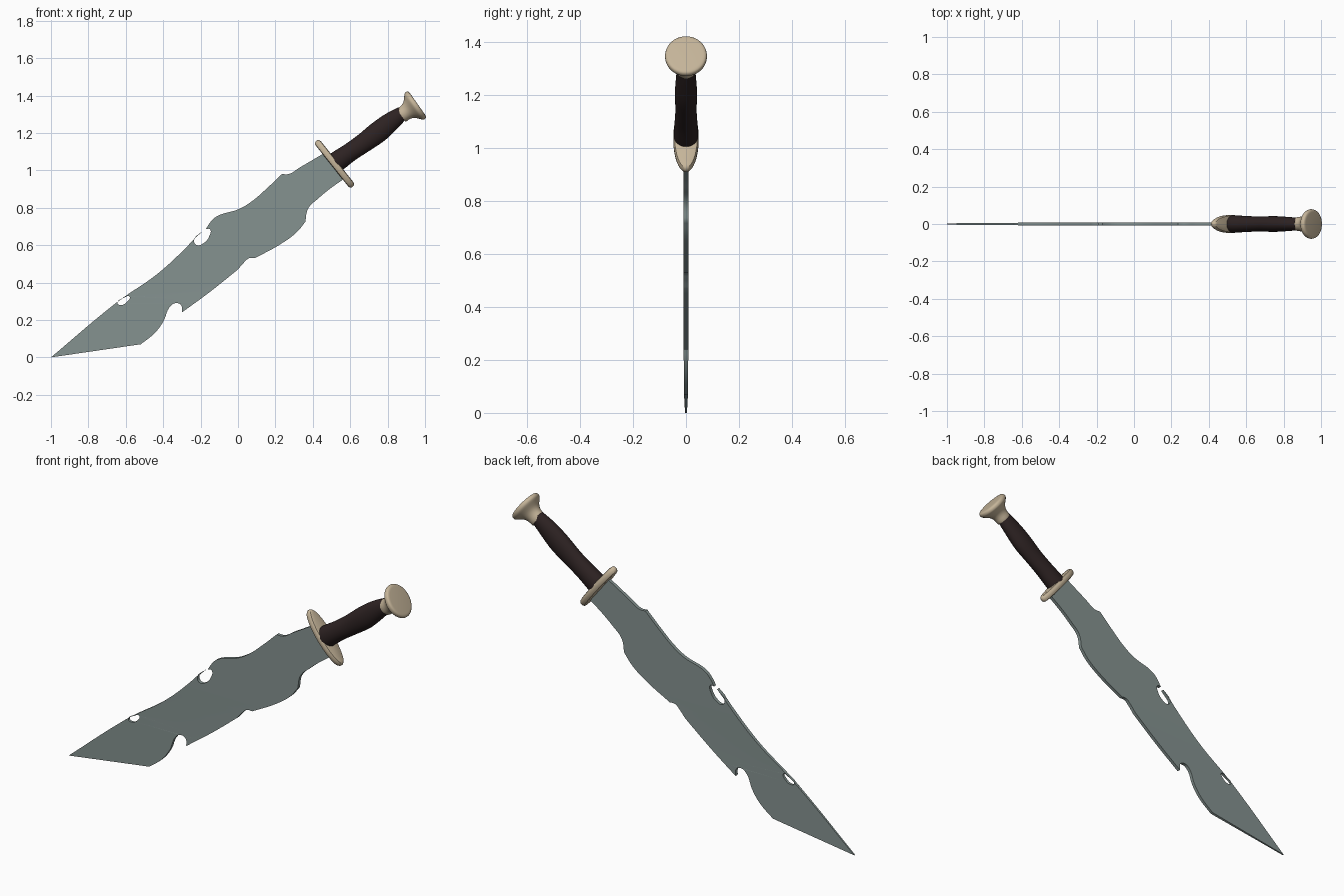
import bpy, bmesh, math
from mathutils import Vector

if "Cube" in bpy.data.objects:
    bpy.data.objects.remove(bpy.data.objects["Cube"])


def material(name, rgb):
    m = bpy.data.materials.new(name)
    m.diffuse_color = (*rgb, 1)
    m.use_nodes = True
    m.node_tree.nodes["Principled BSDF"].inputs["Base Color"].default_value = m.diffuse_color
    return m


STEEL = material("grey green steel", (0.235, 0.29, 0.28))
BONE = material("pale bone", (0.56, 0.46, 0.32))
LEATHER = material("dark leather", (0.026, 0.016, 0.016))


def finish(obj, mat, angle):
    obj.data.materials.clear()
    obj.data.materials.append(mat)
    bpy.ops.object.select_all(action='DESELECT')
    obj.select_set(True)
    bpy.context.view_layer.objects.active = obj
    bpy.ops.object.shade_smooth_by_angle(angle=math.radians(angle))


def catmull(a, b, c, d, t):
    return 0.5 * (2 * b + (c - a) * t + (2 * a - 5 * b + 4 * c - d) * t * t
                  + (3 * b - a - 3 * c + d) * t ** 3)


def loft(name, sections, axis, mat, steps=1, sides=40):
    """Elliptical rings (x, z, in-plane radius, y radius) facing along axis."""
    secs = [Vector(s) for s in sections]
    n = len(secs)
    path = []
    for i in range(n - 1):
        a, d = secs[max(i - 1, 0)], secs[min(i + 2, n - 1)]
        path += [catmull(a, secs[i], secs[i + 1], d, k / steps) for k in range(steps)]
    path.append(secs[-1])
    ax = Vector(axis).normalized()
    up = Vector((-ax.y, 0, ax.x))
    bm = bmesh.new()
    rings = []
    for x, z, ru, ry in path:
        ring = []
        for k in range(sides):
            t = math.tau * k / sides
            ring.append(bm.verts.new(Vector((x, 0, z)) + up * ru * math.cos(t)
                                     + Vector((0, ry * math.sin(t), 0))))
        rings.append(ring)
    for r, s in zip(rings, rings[1:]):
        for k in range(sides):
            j = (k + 1) % sides
            bm.faces.new((r[k], r[j], s[j], s[k]))
    bm.faces.new(rings[0])
    bm.faces.new(rings[-1])
    bmesh.ops.recalc_face_normals(bm, faces=bm.faces)
    me = bpy.data.meshes.new(name)
    bm.to_mesh(me)
    bm.free()
    obj = bpy.data.objects.new(name, me)
    bpy.context.collection.objects.link(obj)
    finish(obj, mat, 40)


def along(centre, axis, rows):
    """Sections placed at distances along a straight axis."""
    ax = Vector(axis).normalized()
    return [(centre[0] + ax.x * d, centre[1] + ax.y * d, ru, ry) for d, ru, ry in rows]


# Blade: chipped outline in (x, z); a third value marks a sharp corner
outline = [
    (-1, 0, 1), (-.64, .30), (-.42, .455), (-.19, .675, 1),
    # round bite in the back edge
    (-.235, .625), (-.22, .60), (-.185, .61), (-.155, .645), (-.15, .685), (-.172, .685, 1),
    (-.15, .72), (-.12, .75), (.01, .795), (.075, .835), (.145, .895), (.235, .98, 1),
    (.27, .98), (.33, 1.015), (.475, 1.10, 1), (.575, .96, 1),
    # cutting edge, back to the tip
    (.49, .90), (.43, .85), (.375, .795), (.36, .725, 1), (.315, .67), (.235, .61),
    (.09, .53, 1), (.06, .53), (.03, .505), (0, .47, 1), (-.15, .35), (-.30, .24, 1),
    (-.305, .28), (-.33, .29), (-.36, .275), (-.40, .19), (-.445, .13), (-.52, .07, 1)]
hole = [(-.645, .29), (-.61, .318), (-.58, .325), (-.59, .30), (-.625, .28)]

curve = bpy.data.curves.new("blade_outline", 'CURVE')
curve.dimensions = '2D'
curve.fill_mode = 'BOTH'
curve.extrude = 0.009
curve.resolution_u = 6
for pts in (outline, hole):
    sp = curve.splines.new('BEZIER')
    sp.bezier_points.add(len(pts) - 1)
    sp.use_cyclic_u = True
    for bp, p in zip(sp.bezier_points, pts):
        bp.co = (p[0], p[1], 0)
        kind = 'VECTOR' if len(p) > 2 else 'AUTO'
        bp.handle_left_type = bp.handle_right_type = kind
temp = bpy.data.objects.new("blade_outline", curve)
bpy.context.collection.objects.link(temp)
bpy.context.view_layer.update()
mesh = bpy.data.meshes.new_from_object(temp.evaluated_get(bpy.context.evaluated_depsgraph_get()))
bpy.data.objects.remove(temp)
blade = bpy.data.objects.new("blade", mesh)
bpy.context.collection.objects.link(blade)
# stand the plate upright and thin it towards the tip
for v in mesh.vertices:
    x, z, y = v.co
    v.co = (x, -y * min(1, 0.4 + 0.9 * (x + 1)), z)
bm = bmesh.new()
bm.from_mesh(mesh)
bmesh.ops.remove_doubles(bm, verts=bm.verts, dist=0.0002)
bmesh.ops.recalc_face_normals(bm, faces=bm.faces)
bm.to_mesh(mesh)
bm.free()
finish(blade, STEEL, 30)

# Guard: oval plate with a rounded rim
G = (.78, .62)
loft("guard", along((.516, 1.035), G, [
    (-.018, .140, .034), (-.015, .150, .043), (-.006, .156, .048),
    (.006, .156, .048), (.015, .150, .043), (.018, .140, .034)]), G, BONE)

# Grip: gently waisted and curved handle
loft("grip", [
    (.515, 1.035, .053, .046), (.54, 1.055, .054, .046), (.60, 1.097, .050, .043),
    (.67, 1.145, .052, .040), (.75, 1.205, .057, .042), (.82, 1.262, .050, .038),
    (.88, 1.307, .037, .033)], (.80, .60), LEATHER, steps=5)

# Pommel: neck flaring into a flat round cap
P = (.818, .575)
loft("pommel", along((.95, 1.348), P, [
    (-.095, .040, .036), (-.085, .042, .038), (-.065, .043, .040), (-.045, .051, .048),
    (-.028, .068, .062), (-.015, .083, .075), (-.006, .088, .079), (.004, .087, .078),
    (.010, .081, .073), (.012, .070, .063)]), P, BONE, steps=2)
